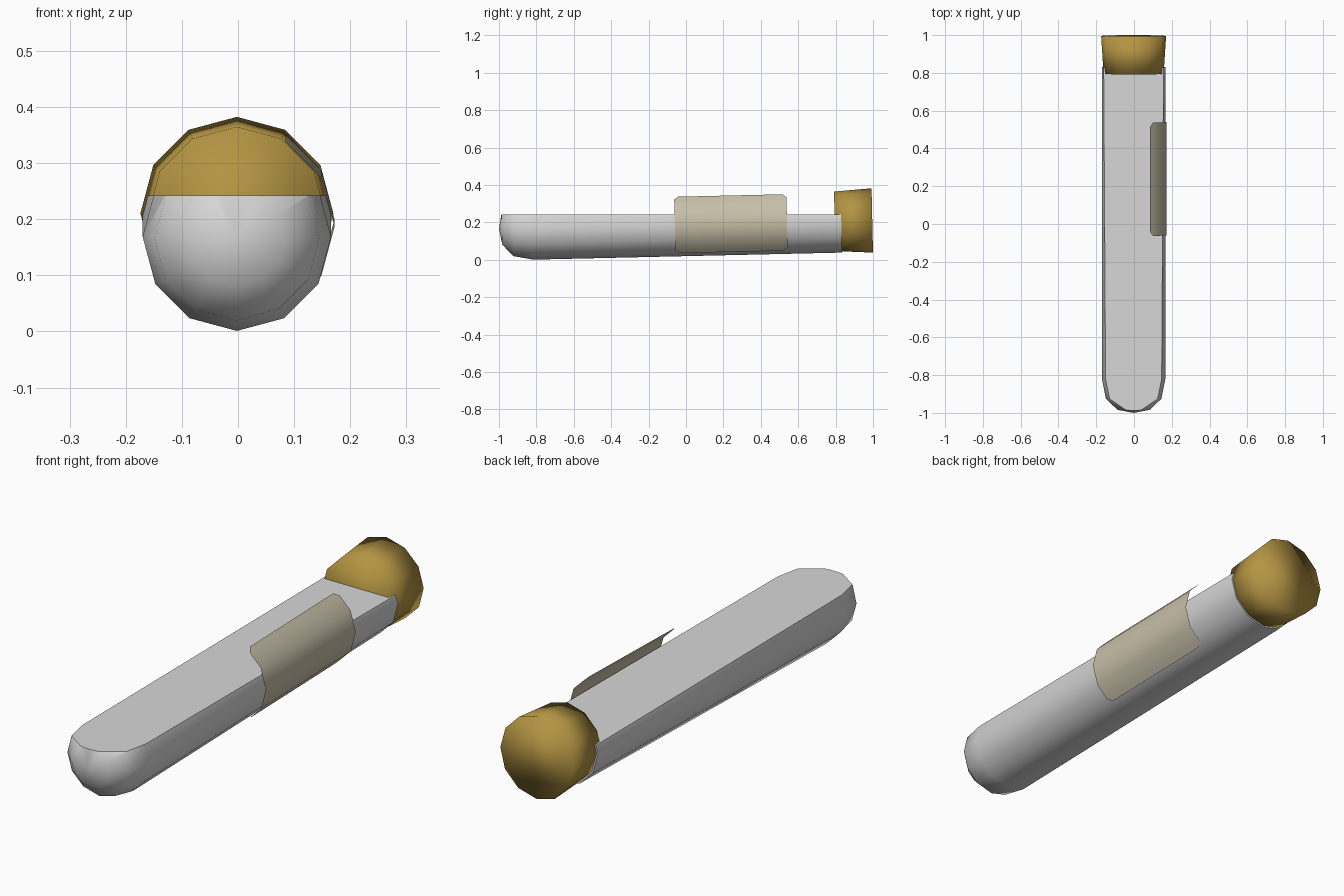
import bpy, bmesh, math
from mathutils import Vector

if "Cube" in bpy.data.objects:
    bpy.data.objects.remove(bpy.data.objects["Cube"])

SIDES = 12
SLOPE = 0.0228      # the tube rests slightly tilted, stopper end higher
CX = -0.002


def axis(y):
    """Point on the tube's centre line."""
    return Vector((CX, y, 0.169 + SLOPE * (y + 0.82)))


def wall(y, r, a):
    """Point on the wall around the centre line, ring tilted with the tube."""
    p = axis(y)
    return p + Vector((r * math.cos(a), -SLOPE * r * math.sin(a), r * math.sin(a)))


def material(name, rgb):
    m = bpy.data.materials.new(name)
    m.diffuse_color = (*rgb, 1)
    m.use_nodes = True
    m.node_tree.nodes["Principled BSDF"].inputs["Base Color"].default_value = m.diffuse_color
    return m


def lathe(bm, profile):
    rings = [[bm.verts.new(wall(y, r, 2 * math.pi * i / SIDES)) for i in range(SIDES)]
             for y, r in profile]
    for a, b in zip(rings, rings[1:]):
        for i in range(SIDES):
            j = (i + 1) % SIDES
            bm.faces.new((a[i], a[j], b[j], b[i]))
    return rings


def finish(bm, name, mat, recalc=True):
    if recalc:
        bmesh.ops.recalc_face_normals(bm, faces=bm.faces[:])
    me = bpy.data.meshes.new(name)
    for f in bm.faces:
        f.smooth = True
    bm.to_mesh(me)
    bm.free()
    me.materials.append(mat)
    ob = bpy.data.objects.new(name, me)
    bpy.context.collection.objects.link(ob)
    return ob


# Liquid: round-nosed tube shape cut by a level surface
bm = bmesh.new()
rings = lathe(bm, [(0.83, 0.168), (-0.82, 0.168), (-0.925, 0.147), (-0.984, 0.085)])
bm.faces.new(rings[0])
tip = bm.verts.new(axis(-1.0))
for i in range(SIDES):
    bm.faces.new((rings[-1][i], rings[-1][(i + 1) % SIDES], tip))
cut = bmesh.ops.bisect_plane(bm, geom=bm.verts[:] + bm.edges[:] + bm.faces[:],
                             plane_co=(0, 0, 0.242), plane_no=(0, 0, 1), clear_outer=True)
edges = [e for e in cut["geom_cut"] if isinstance(e, bmesh.types.BMEdge)]
bmesh.ops.contextual_create(bm, geom=edges)
liquid = finish(bm, "liquid", material("pale grey liquid", (0.68, 0.68, 0.68)))
bpy.context.view_layer.objects.active = liquid
liquid.select_set(True)
bpy.ops.object.shade_smooth_by_angle(angle=math.radians(40))
liquid.select_set(False)

# Cork stopper: tapered plug, smooth all over
bm = bmesh.new()
rings = lathe(bm, [(0.795, 0.159), (0.996, 0.172)])
bm.faces.new(rings[0])
bm.faces.new(rings[1])
finish(bm, "cork_stopper", material("cork brown", (0.45, 0.295, 0.055)))

# Paper label: thin curved sheet with clipped corners on the +x side
bm = bmesh.new()
rows = []
for deg, inset in ((-60, 0.022), (-53, 0.0), (-30, 0), (0, 0), (30, 0), (53, 0.0), (60, 0.022)):
    # keep the clipped rows on the flat facet
    r = 0.174
    if abs(deg) == 53:
        r *= math.cos(math.radians(15)) / math.cos(math.radians(8))
    rows.append([bm.verts.new(wall(y, r, math.radians(deg)))
                 for y in (-0.06 + inset, 0.54 - inset)])
for a, b in zip(rows, rows[1:]):
    bm.faces.new((a[0], a[1], b[1], b[0]))
for f in bm.faces:
    f.normal_update()
    if f.normal.x < 0:
        f.normal_flip()
finish(bm, "label", material("beige label", (0.57, 0.52, 0.39)), False)
